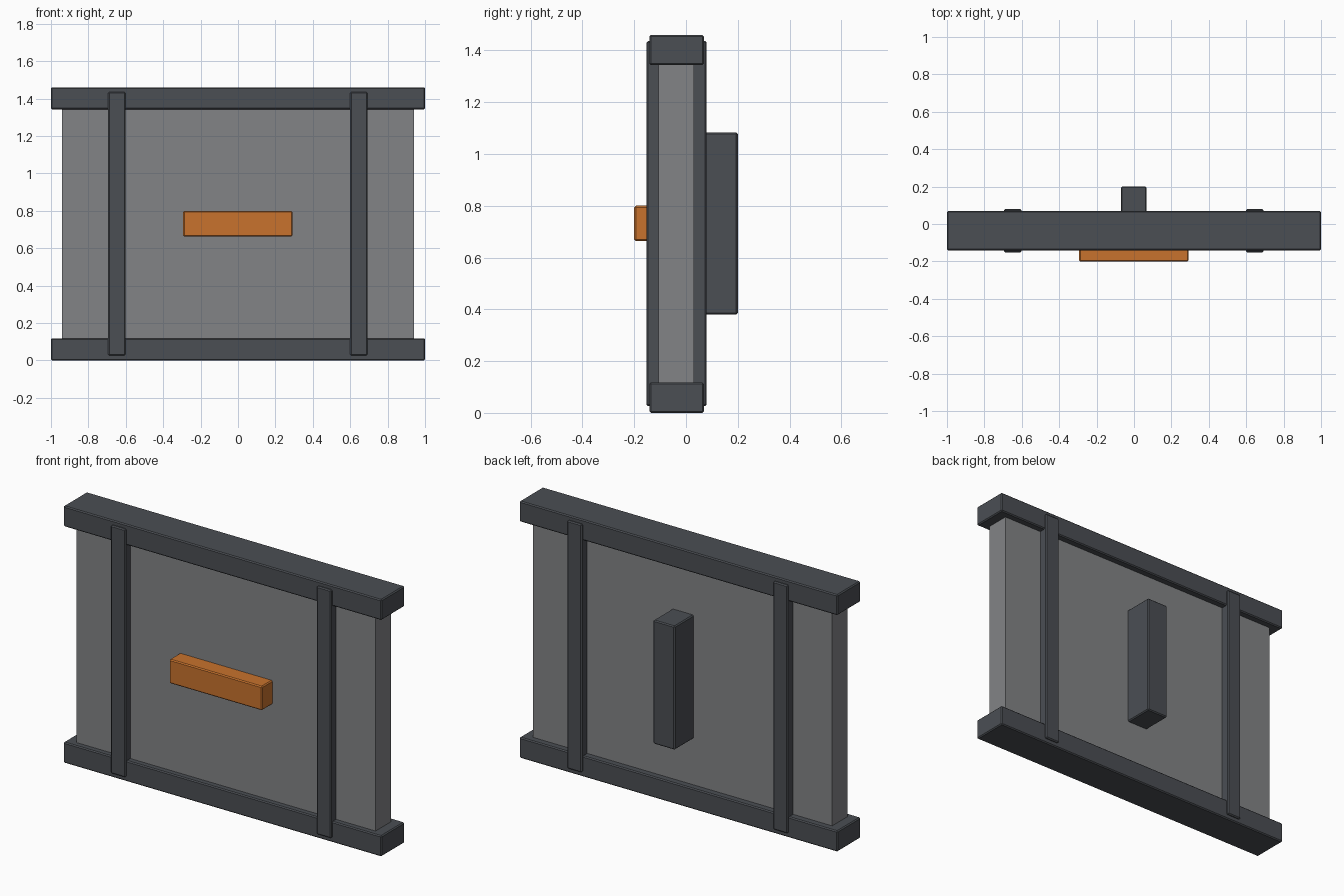
import bpy
import bmesh

if "Cube" in bpy.data.objects:
    bpy.data.objects.remove(bpy.data.objects["Cube"])


def material(name, rgb):
    m = bpy.data.materials.new(name)
    m.diffuse_color = (*rgb, 1)
    m.use_nodes = True
    m.node_tree.nodes["Principled BSDF"].inputs["Base Color"].default_value = m.diffuse_color
    return m


DARK = material("dark_steel", (0.07, 0.077, 0.088))
GREY = material("panel_grey", (0.225, 0.23, 0.24))
ORANGE = material("orange_paint", (0.58, 0.17, 0.026))


def box(name, x, y, z, mat, bevel=0.006):
    """Box from (min, max) ranges, with slightly chamfered edges."""
    bm = bmesh.new()
    bmesh.ops.create_cube(bm, size=1)
    for v in bm.verts:
        v.co = [(lo + hi) / 2 + c * (hi - lo) for c, (lo, hi) in zip(v.co, (x, y, z))]
    me = bpy.data.meshes.new(name)
    bm.to_mesh(me)
    bm.free()
    me.materials.append(mat)
    ob = bpy.data.objects.new(name, me)
    bpy.context.collection.objects.link(ob)
    if bevel:
        mod = ob.modifiers.new("edge_chamfer", 'BEVEL')
        mod.width = bevel
        mod.segments = 1
    return ob


# Main slab
box("panel", (-0.94, 0.94), (-0.107, 0.03), (0.06, 1.40), GREY, 0)

# Horizontal rails
box("bottom_rail", (-1, 1), (-0.141, 0.069), (0, 0.118), DARK)
box("top_rail", (-1, 1), (-0.141, 0.069), (1.343, 1.46), DARK)

# Vertical straps wrapping both faces
for side, cx in (("left", -0.648), ("right", 0.646)):
    box(side + "_strap", (cx - 0.046, cx + 0.046), (-0.153, 0.08), (0.026, 1.436), DARK)

# Front handle and rear upright bar
box("front_handle", (-0.293, 0.291), (-0.2, -0.09), (0.663, 0.8), ORANGE)
box("rear_bar", (-0.069, 0.067), (0.01, 0.2), (0.38, 1.083), DARK)
